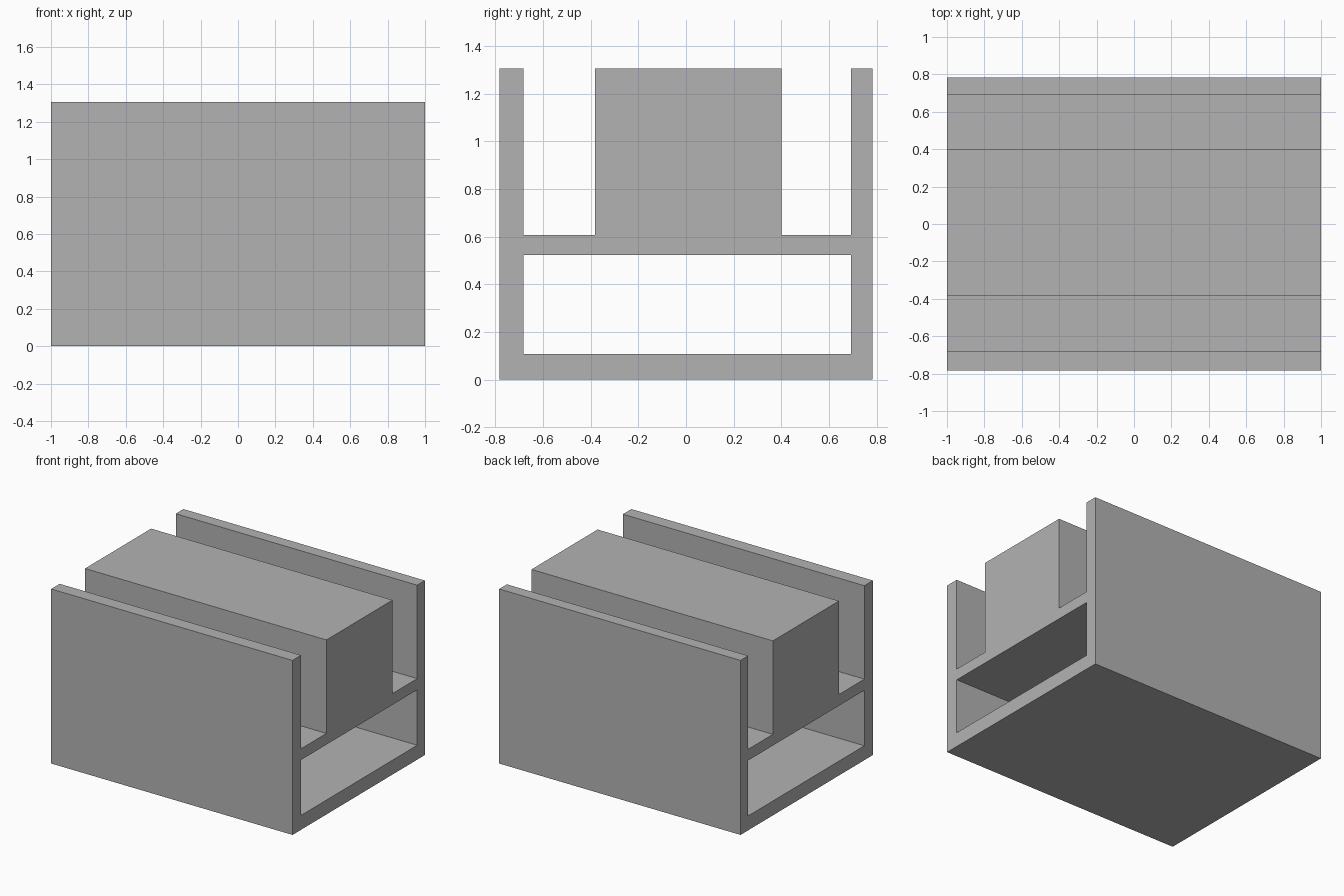
import bpy
import bmesh
from math import radians
from mathutils import Matrix

cube = bpy.data.objects.get("Cube")
if cube:
    bpy.data.objects.remove(cube, do_unlink=True)

# Single grey material
grey = bpy.data.materials.new("plain grey")
grey.use_nodes = True
colour = (0.45, 0.45, 0.45, 1)
grey.diffuse_color = colour
grey.node_tree.nodes["Principled BSDF"].inputs["Base Color"].default_value = colour

# Key sizes of the cross-section (y across, z up)
HALF_LENGTH = 1.0
OUT = 0.783
IN_FRONT, IN_BACK = -0.682, 0.692
BLOCK_FRONT, BLOCK_BACK = -0.382, 0.4
FLOOR, SHELF_UNDER, SHELF_TOP, TOP = 0.108, 0.523, 0.607, 1.307

# Outline: side walls with a raised centre block between two channels
outline = [
    (-OUT, 0), (OUT, 0), (OUT, TOP), (IN_BACK, TOP),
    (IN_BACK, SHELF_TOP), (BLOCK_BACK, SHELF_TOP), (BLOCK_BACK, TOP),
    (BLOCK_FRONT, TOP), (BLOCK_FRONT, SHELF_TOP), (IN_FRONT, SHELF_TOP),
    (IN_FRONT, TOP), (-OUT, TOP),
]
# Open tunnel beneath the shelf
tunnel = [
    (IN_FRONT, FLOOR), (IN_FRONT, SHELF_UNDER),
    (IN_BACK, SHELF_UNDER), (IN_BACK, FLOOR),
]

# Extruded section drawn as a filled curve with a hole
section = bpy.data.curves.new("section", "CURVE")
section.dimensions = "2D"
section.fill_mode = "BOTH"
section.extrude = HALF_LENGTH
for loop in (outline, tunnel):
    spline = section.splines.new("POLY")
    spline.points.add(len(loop) - 1)
    for point, (y, z) in zip(spline.points, loop):
        point.co = (y, z, 0, 1)
    spline.use_cyclic_u = True

helper = bpy.data.objects.new("section_helper", section)
bpy.context.collection.objects.link(helper)
bpy.context.view_layer.update()
evaluated = helper.evaluated_get(bpy.context.evaluated_depsgraph_get())
mesh = bpy.data.meshes.new_from_object(evaluated)
bpy.data.objects.remove(helper, do_unlink=True)

# Stand the section up along x, then weld it into one closed solid
mesh.transform(Matrix.Rotation(radians(90), 4, "Z") @ Matrix.Rotation(radians(90), 4, "X"))
bm = bmesh.new()
bm.from_mesh(mesh)
bmesh.ops.remove_doubles(bm, verts=bm.verts, dist=0.0001)
bmesh.ops.recalc_face_normals(bm, faces=bm.faces)
for face in bm.faces:
    face.smooth = False
bm.to_mesh(mesh)
bm.free()

mesh.name = "channel_body"
mesh.materials.clear()
mesh.materials.append(grey)
body = bpy.data.objects.new("channel_body", mesh)
bpy.context.collection.objects.link(body)
